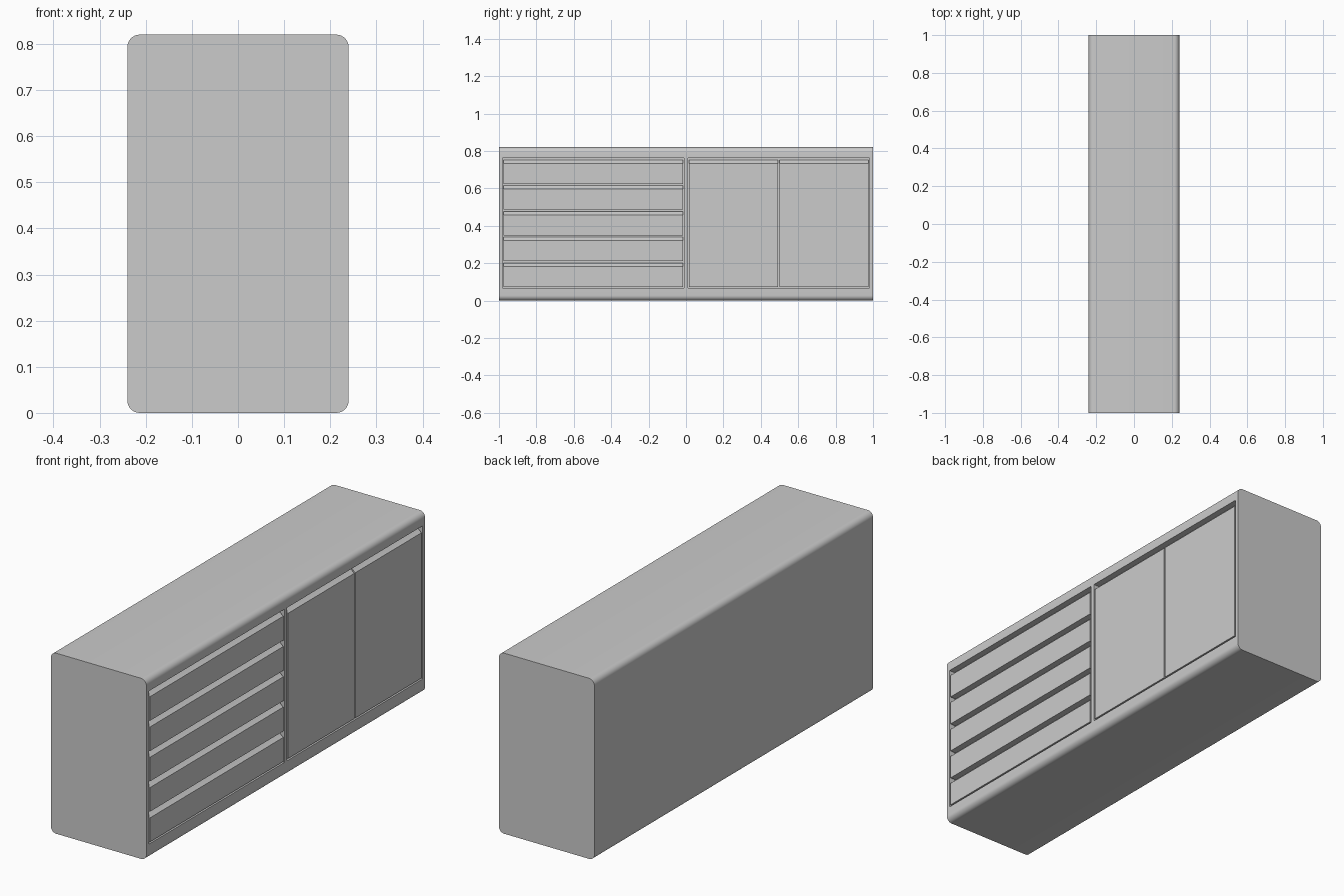
import bpy, bmesh, math

if "Cube" in bpy.data.objects:
    bpy.data.objects.remove(bpy.data.objects["Cube"])

FRONT = 0.24          # x of the front surface
Z0, Z1 = 0.067, 0.762  # recess bottom and top
DEPTH = 0.03
GAP = 0.007


def extrude_profile(name, pts, y0, y1):
    """Extrude a closed (x, z) profile along y."""
    bm = bmesh.new()
    face = bm.faces.new([bm.verts.new((x, y0, z)) for x, z in pts])
    new = bmesh.ops.extrude_face_region(bm, geom=[face])["geom"]
    bmesh.ops.translate(bm, vec=(0, y1 - y0, 0),
                        verts=[g for g in new if isinstance(g, bmesh.types.BMVert)])
    bmesh.ops.recalc_face_normals(bm, faces=bm.faces)
    mesh = bpy.data.meshes.new(name)
    bm.to_mesh(mesh)
    bm.free()
    ob = bpy.data.objects.new(name, mesh)
    bpy.context.collection.objects.link(ob)
    return ob


def smooth(ob):
    bpy.ops.object.select_all(action='DESELECT')
    ob.select_set(True)
    bpy.context.view_layer.objects.active = ob
    bpy.ops.object.shade_smooth_by_angle(angle=math.radians(30))


# Cabinet body: rounded rectangle running along y
R = 0.027
pts = []
for cx, cz, start in ((0.24 - R, 0.82 - R, 0), (-0.24 + R, 0.82 - R, 90),
                      (-0.24 + R, R, 180), (0.24 - R, R, 270)):
    for i in range(9):
        a = math.radians(start + i * 90 / 8)
        pts.append((cx + R * math.cos(a), cz + R * math.sin(a)))
body = extrude_profile("cabinet_body", pts, -1, 1)

# Two recesses in the front, for drawers and doors
for name, y0, y1 in (("drawer_recess", -0.982, -0.01), ("door_recess", 0.01, 0.982)):
    x0, x1 = FRONT - DEPTH, FRONT + 0.05
    cutter = extrude_profile(name, [(x0, Z0), (x1, Z0), (x1, Z1), (x0, Z1)], y0, y1)
    mod = body.modifiers.new(name, 'BOOLEAN')
    mod.object = cutter
    mod.solver = 'EXACT'
    bpy.context.view_layer.objects.active = body
    bpy.ops.object.modifier_apply(modifier=name)
    bpy.data.objects.remove(cutter)
smooth(body)


def panel(name, y0, y1, z0, z1):
    """Front panel with a slanted finger grip along its top edge."""
    back = FRONT - DEPTH - 0.005
    profile = [(back, z0), (FRONT, z0), (FRONT, z1 - 0.018),
               (FRONT - 0.005, z1 - 0.015), (FRONT - 0.021, z1), (back, z1)]
    smooth(extrude_profile(name, profile, y0, y1))


# Five drawers
pitch = (Z1 - Z0 - GAP) / 5
for i in range(5):
    z = Z0 + GAP + i * pitch
    panel(f"drawer_front_{i + 1}", -0.982 + GAP, -0.01 - GAP, z, z + pitch - 0.01)

# Two doors
panel("left_door", 0.01 + GAP, 0.4925, Z0 + GAP, Z1 - 0.01)
panel("right_door", 0.4995, 0.982 - GAP, Z0 + GAP, Z1 - 0.01)
